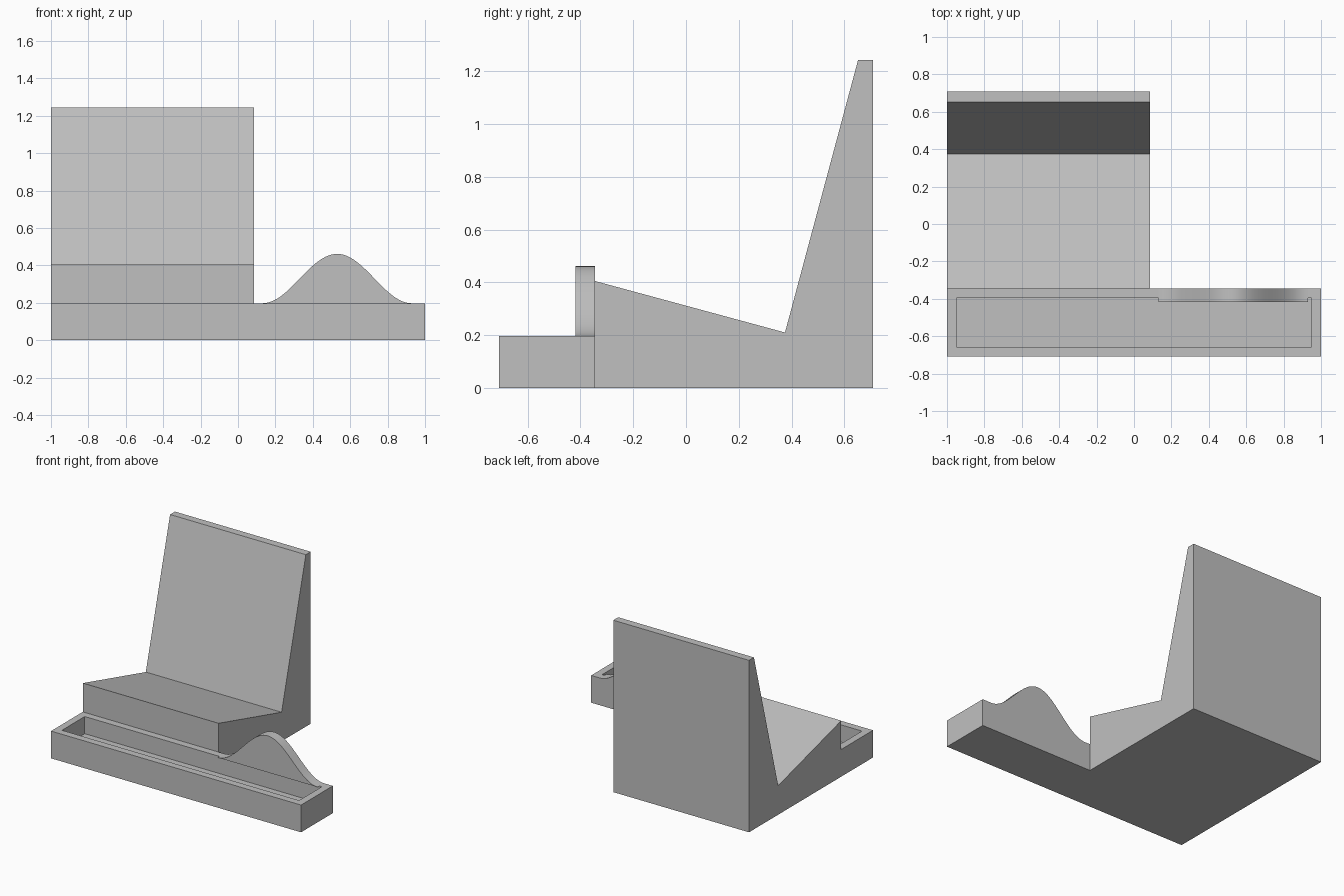
import bpy
import bmesh
import math

cube = bpy.data.objects.get("Cube")
if cube:
    bpy.data.objects.remove(cube, do_unlink=True)

GREY = (0.53, 0.53, 0.53, 1.0)
grey = bpy.data.materials.new("plain grey")
grey.use_nodes = True
grey.diffuse_color = GREY
grey.node_tree.nodes["Principled BSDF"].inputs["Base Color"].default_value = GREY

LEFT, RIGHT = 1.0, -1.0
FRONT, BACK = -0.708, 0.708
STEP = -0.345          # where the tray meets the seat block
RIM = 0.073            # tray wall thickness
TRAY_TOP = 0.197


def add_object(name, bm):
    bmesh.ops.recalc_face_normals(bm, faces=bm.faces)
    mesh = bpy.data.meshes.new(name)
    bm.to_mesh(mesh)
    bm.free()
    mesh.materials.append(grey)
    obj = bpy.data.objects.new(name, mesh)
    bpy.context.collection.objects.link(obj)
    return obj


def prism(points, offset):
    """Extrude a closed outline by the given offset."""
    bm = bmesh.new()
    face = bm.faces.new([bm.verts.new(p) for p in points])
    result = bmesh.ops.extrude_face_region(bm, geom=[face], use_keep_orig=True)
    moved = [v for v in result["geom"] if isinstance(v, bmesh.types.BMVert)]
    bmesh.ops.translate(bm, verts=moved, vec=offset)
    return bm


# Sloping seat and leaning backrest, one side profile
side = [(STEP, 0), (BACK, 0), (BACK, 1.243), (0.652, 1.243),
        (0.375, 0.21), (STEP, 0.405)]
add_object("seat_and_backrest",
           prism([(RIGHT, y, z) for y, z in side], (1.086, 0, 0)))

# Tray with a sunken pocket
base = [(RIGHT, FRONT, 0), (LEFT, FRONT, 0), (LEFT, STEP, 0), (RIGHT, STEP, 0)]
bm = prism(base, (0, 0, TRAY_TOP))
bmesh.ops.recalc_face_normals(bm, faces=bm.faces)
top = max(bm.faces, key=lambda f: f.calc_center_median().z)
bmesh.ops.inset_region(bm, faces=[top], thickness=RIM)
pocket = bmesh.ops.extrude_face_region(bm, geom=[top])
floor = [v for v in pocket["geom"] if isinstance(v, bmesh.types.BMVert)]
bmesh.ops.translate(bm, verts=floor, vec=(0, 0, RIM - TRAY_TOP))
if top.is_valid:
    bmesh.ops.delete(bm, geom=[top], context='FACES_ONLY')
add_object("tray", bm)

# Bell-shaped crest rising from the back rim
STEPS = 48
CENTRE, HALF, HEIGHT = 0.53, 0.40, 0.264
crest = []
for i in range(STEPS + 1):
    t = 2 * i / STEPS - 1
    z = TRAY_TOP + HEIGHT * (1 + math.cos(math.pi * t)) / 2
    crest.append((CENTRE + HALF * t, STEP, z))
crest_obj = add_object("rim_crest", prism(crest, (0, -RIM, 0)))

bpy.ops.object.select_all(action='DESELECT')
crest_obj.select_set(True)
bpy.context.view_layer.objects.active = crest_obj
bpy.ops.object.shade_smooth_by_angle(angle=math.radians(30))
